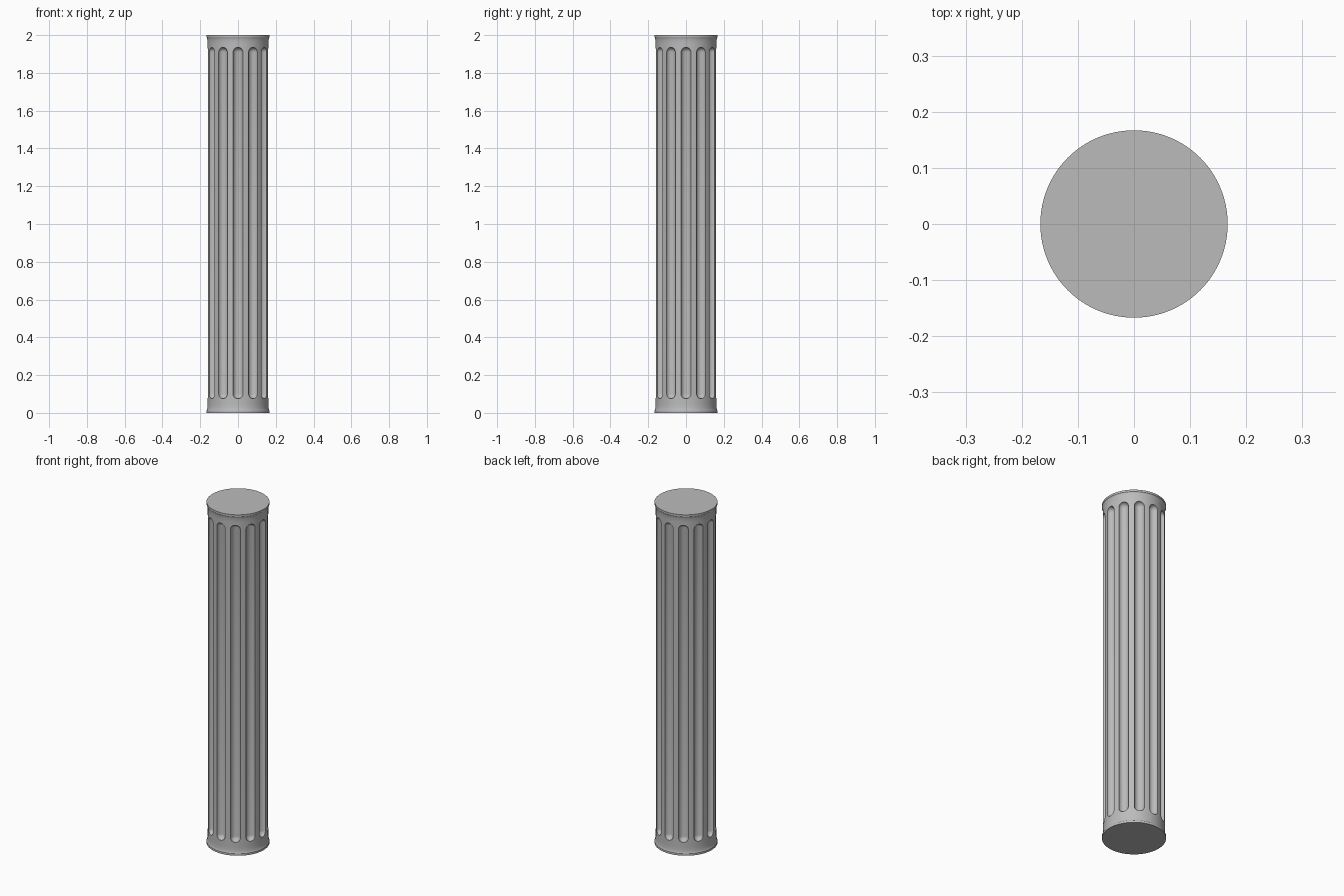
import bpy, bmesh, math
from mathutils import Matrix, Vector

cube = bpy.data.objects.get("Cube")
if cube:
    bpy.data.objects.remove(cube, do_unlink=True)

HEIGHT, SHAFT_R, END_R = 2.0, 0.161, 0.167
FLUTES, FLUTE_R, FLUTE_LOW, FLUTE_HIGH = 12, 0.027, 0.075, 1.935
LIP, FLARE = 0.012, 0.05

stone = bpy.data.materials.new("grey_stone")
stone.use_nodes = True
colour = (0.5, 0.5, 0.5, 1)
stone.diffuse_color = colour
stone.node_tree.nodes["Principled BSDF"].inputs["Base Color"].default_value = colour


def make_object(name, bm):
    bmesh.ops.recalc_face_normals(bm, faces=bm.faces)
    mesh = bpy.data.meshes.new(name)
    bm.to_mesh(mesh)
    bm.free()
    mesh.materials.append(stone)
    obj = bpy.data.objects.new(name, mesh)
    bpy.context.collection.objects.link(obj)
    return obj


# Shaft: turned profile with a short concave flare at each end
flare = [(END_R, 0)]
for i in range(7):
    a = math.pi / 2 * i / 6
    flare.append((END_R - (END_R - SHAFT_R) * math.sin(a),
                  LIP + (FLARE - LIP) * (1 - math.cos(a))))
profile = [(0, 0)] + flare + [(r, HEIGHT - z) for r, z in reversed(flare)] + [(0, HEIGHT)]

bm = bmesh.new()
verts = [bm.verts.new((r, 0, z)) for r, z in profile]
edges = [bm.edges.new(pair) for pair in zip(verts, verts[1:])]
bmesh.ops.spin(bm, geom=verts + edges, cent=(0, 0, 0), axis=(0, 0, 1),
               angle=math.tau, steps=96)
bmesh.ops.remove_doubles(bm, verts=bm.verts, dist=1e-5)
shaft = make_object("fluted_shaft", bm)

# Flute cutters: a ring of long round-ended rods sunk halfway into the shaft
bm = bmesh.new()
for i in range(FLUTES):
    a = math.tau * i / FLUTES
    rod = bmesh.ops.create_uvsphere(bm, u_segments=32, v_segments=15, radius=FLUTE_R)["verts"]
    for v in rod:
        v.co.z += FLUTE_HIGH - FLUTE_R if v.co.z > 0 else FLUTE_LOW + FLUTE_R
    bmesh.ops.translate(bm, verts=rod, vec=Vector((SHAFT_R, 0, 0)))
    bmesh.ops.rotate(bm, verts=rod, cent=(0, 0, 0), matrix=Matrix.Rotation(a, 3, "Z"))
cutter = make_object("flute_cutter", bm)
cutter.hide_render = True

# Carve the flutes, then drop the cutter
carve = shaft.modifiers.new("carve_flutes", "BOOLEAN")
carve.operation = "DIFFERENCE"
carve.solver = "EXACT"
carve.object = cutter
bpy.ops.object.select_all(action="DESELECT")
bpy.context.view_layer.objects.active = shaft
shaft.select_set(True)
bpy.ops.object.modifier_apply(modifier=carve.name)
bpy.data.objects.remove(cutter, do_unlink=True)

bpy.ops.object.shade_smooth_by_angle(angle=math.radians(35))
